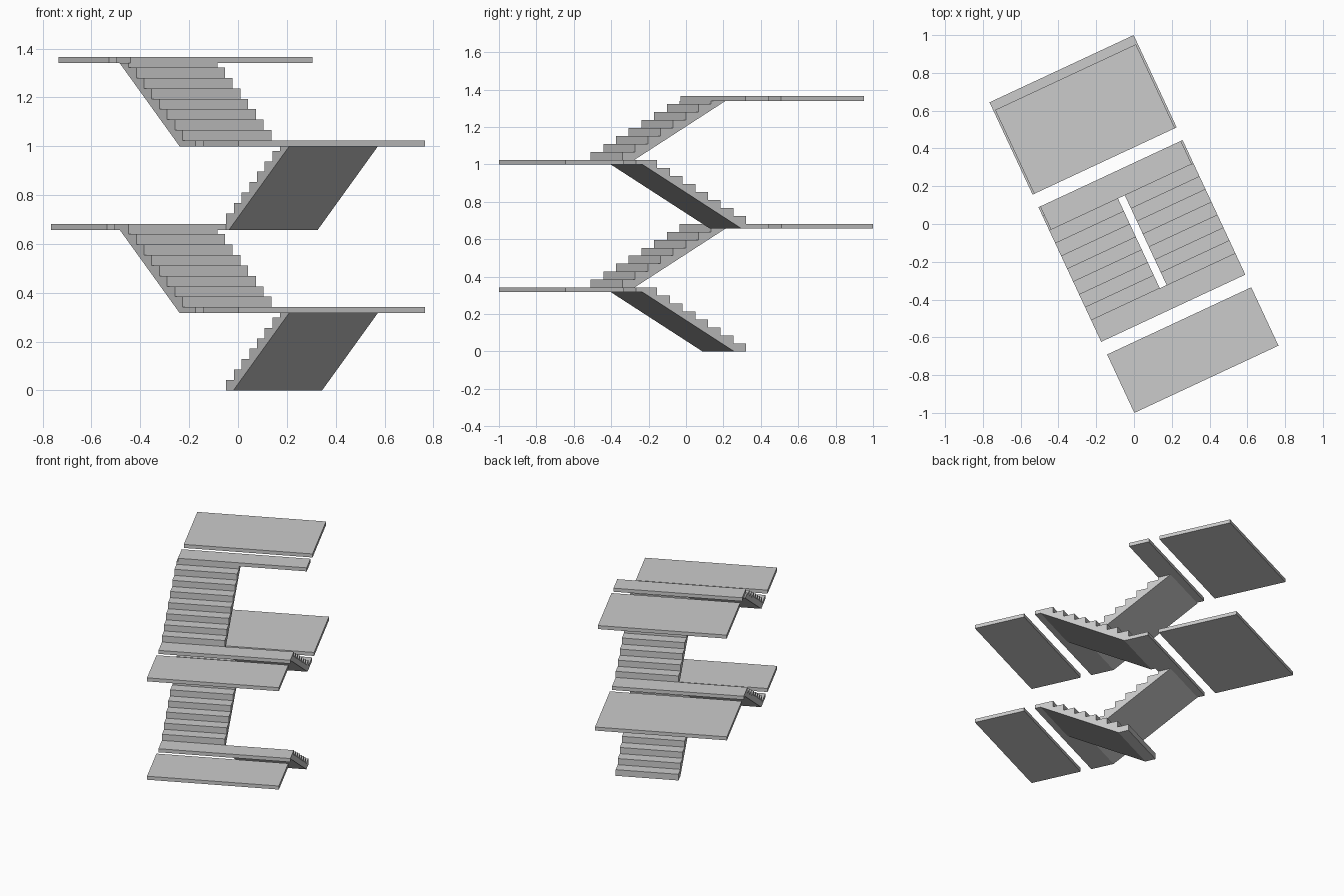
import bpy, bmesh
from math import radians
from mathutils import Matrix

if "Cube" in bpy.data.objects:
    bpy.data.objects.remove(bpy.data.objects["Cube"])

ROT = Matrix.Rotation(radians(25), 4, 'Z')   # whole stair is turned 25 degrees
RISE = 0.3412        # height between landings
THICK = 0.0245       # slab thickness
STEPS = 8
V_START, V_END = 0.158, -0.366   # first and last riser along the run
MID = (V_START + V_END) / 2
WIDTH = 0.421


def prism(name, profile, u0, u1, z, flip=False):
    """Extrude a (v, z) profile across the width u0..u1; flip turns the run around."""
    bm = bmesh.new()
    face = bm.faces.new([bm.verts.new((u0, v, h + z)) for v, h in profile])
    ext = bmesh.ops.extrude_face_region(bm, geom=[face])
    moved = [g for g in ext['geom'] if isinstance(g, bmesh.types.BMVert)]
    bmesh.ops.translate(bm, verts=moved, vec=(u1 - u0, 0, 0))
    if flip:
        for vert in bm.verts:
            vert.co.x = -vert.co.x
            vert.co.y = 2 * MID - vert.co.y
    bm.transform(ROT)
    bmesh.ops.recalc_face_normals(bm, faces=bm.faces)
    mesh = bpy.data.meshes.new(name)
    bm.to_mesh(mesh)
    bm.free()
    obj = bpy.data.objects.new(name, mesh)
    bpy.context.collection.objects.link(obj)
    return obj


def slab(name, v0, v1, top, half):
    prism(name, [(v0, -THICK), (v1, -THICK), (v1, 0), (v0, 0)], -half, half, top)


def flight(name, z, flip, base):
    """Stepped top with a sloping flat soffit."""
    tread = (V_END - V_START) / (STEPS - 1)
    h = RISE / STEPS
    pts = [(V_START, base)]
    for i in range(STEPS - 1):
        pts.append((V_START + i * tread, (i + 1) * h))
        pts.append((V_START + (i + 1) * tread, (i + 1) * h))
    pts.append((V_END, RISE - THICK))
    # soffit line
    pts.append((-0.452, RISE - THICK))
    pts.append((0.088 - base * 0.540 / 0.317, base))
    prism(name, pts, 0.02, WIDTH, z, flip)


for level in range(4):
    back = level % 2 == 1
    top = (level + 1) * RISE
    # flight of steps, the lowest one cut flat on the ground
    flight(f"stair_flight_{level + 1}", level * RISE, back, 0 if level == 0 else -THICK)
    # stair edge landing and separate floor slab beyond the gap
    if back:
        last = level == 3
        half = 0.411 if last else WIDTH
        slab(f"back_landing_{level + 1}", V_START, 0.294, top, half)
        slab(f"back_floor_{level + 1}", 0.368, 0.858 if last else 0.907, top, half)
    else:
        slab(f"front_landing_{level + 1}", -0.492, V_END, top, WIDTH)
        slab(f"front_floor_{level + 1}", -0.907, -0.566, top, WIDTH)
